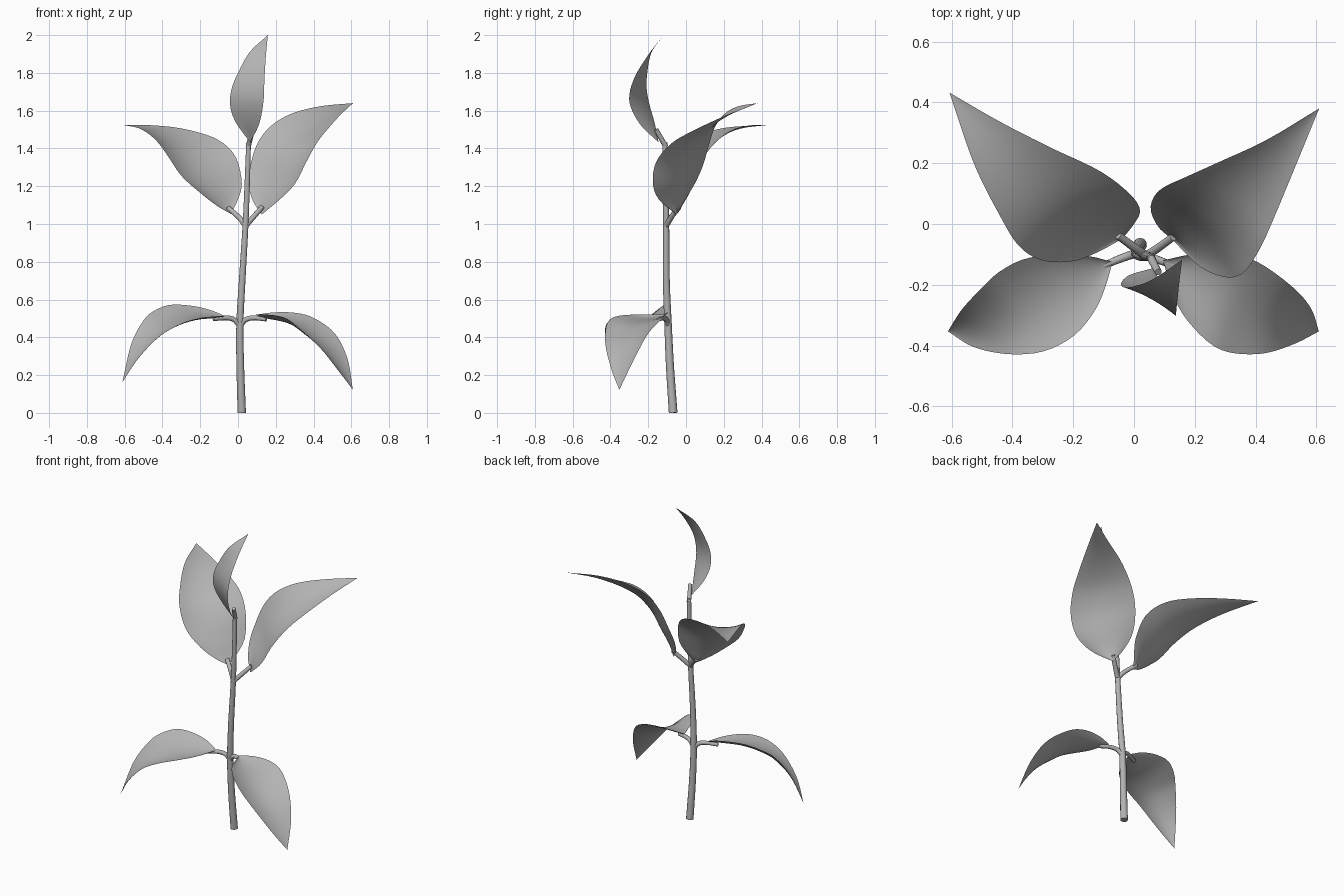
import bpy
import math
from mathutils import Vector

if "Cube" in bpy.data.objects:
    bpy.data.objects.remove(bpy.data.objects["Cube"])

grey = bpy.data.materials.new("plain_grey")
grey.diffuse_color = (0.45, 0.45, 0.45, 1)
grey.use_nodes = True
grey.node_tree.nodes["Principled BSDF"].inputs["Base Color"].default_value = grey.diffuse_color


def smooth_path(points, n):
    """Catmull-Rom path through the points, resampled evenly by length."""
    p = [Vector(q) for q in points]
    p = [2 * p[0] - p[1]] + p + [2 * p[-1] - p[-2]]
    dense = []
    for i in range(1, len(p) - 2):
        a, b, c, d = p[i - 1:i + 3]
        for k in range(12):
            t = k / 12
            dense.append(0.5 * (2 * b + (c - a) * t + (2 * a - 5 * b + 4 * c - d) * t * t
                                + (3 * b - a - 3 * c + d) * t ** 3))
    dense.append(p[-2])
    dist = [0.0]
    for a, b in zip(dense, dense[1:]):
        dist.append(dist[-1] + (b - a).length)
    out, j = [], 0
    for k in range(n + 1):
        s = dist[-1] * k / n
        while j < len(dense) - 2 and dist[j + 1] < s:
            j += 1
        f = (s - dist[j]) / max(dist[j + 1] - dist[j], 1e-9)
        out.append(dense[j].lerp(dense[j + 1], min(f, 1)))
    return out


def add_mesh(name, verts, faces):
    me = bpy.data.meshes.new(name)
    me.from_pydata([tuple(v) for v in verts], [], faces)
    me.materials.append(grey)
    ob = bpy.data.objects.new(name, me)
    bpy.context.collection.objects.link(ob)
    bpy.ops.object.select_all(action='DESELECT')
    ob.select_set(True)
    bpy.context.view_layer.objects.active = ob
    bpy.ops.object.shade_smooth_by_angle(angle=math.radians(50))


def tube(name, points, r0, r1, n=12, sides=10):
    """Tapered round tube with closed ends."""
    path = smooth_path(points, n)
    verts, faces = [], []
    for i, p in enumerate(path):
        t = (path[min(i + 1, n)] - path[max(i - 1, 0)]).normalized()
        u = t.cross(Vector((0.3, 1, 0.1))).normalized()
        w = t.cross(u)
        r = r0 + (r1 - r0) * i / n
        for k in range(sides):
            a = math.tau * k / sides
            verts.append(p + r * (math.cos(a) * u + math.sin(a) * w))
    for i in range(n):
        for k in range(sides):
            k2 = (k + 1) % sides
            faces.append((i * sides + k, i * sides + k2, (i + 1) * sides + k2, (i + 1) * sides + k))
    faces.append(tuple(reversed(range(sides))))
    faces.append(tuple(range(n * sides, (n + 1) * sides)))
    add_mesh(name, verts, faces)


def leaf(name, base, edge_a, edge_b, tip, cup, n=28, m=12):
    """Blade between two edge curves, hollowed along the midrib by the cup vector."""
    ea = smooth_path([base] + edge_a + [tip], n)
    eb = smooth_path([base] + edge_b + [tip], n)
    cup = Vector(cup)
    verts = [ea[0]]
    for i in range(1, n):
        t = i / n
        depth = math.sin(math.pi * t) ** 0.8 * (1.25 - t)
        for k in range(m + 1):
            u = k / m
            verts.append(ea[i].lerp(eb[i], u) + cup * depth * (1 - (2 * u - 1) ** 2))
    verts.append(ea[n])
    w, last = m + 1, len(verts) - 1
    faces = []
    for k in range(m):
        faces.append((0, 1 + k, 2 + k))
        e = 1 + (n - 2) * w + k
        faces.append((e, last, e + 1))
        for i in range(n - 2):
            a = 1 + i * w + k
            faces.append((a, a + w, a + w + 1, a + 1))
    add_mesh(name, verts, faces)


# Main stem
tube("stem", [(.02, -.068, 0), (.012, -.085, .25), (.01, -.095, .47), (.022, -.104, .7),
              (.04, -.105, 1.0), (.05, -.108, 1.25), (.056, -.112, 1.43)], .023, .013, n=30)

# Leaf stalks
tube("upper_right_stalk", [(.04, -.105, .99), (.08, -.078, 1.035), (.128, -.043, 1.09)], .015, .013)
tube("upper_left_stalk", [(.04, -.105, .99), (.005, -.08, 1.035), (-.052, -.038, 1.085)], .015, .013)
tube("lower_right_stalk", [(.01, -.095, .46), (.04, -.105, .493), (.085, -.12, .503), (.15, -.145, .495)], .015, .011)
tube("lower_left_stalk", [(.01, -.095, .46), (-.02, -.105, .493), (-.06, -.12, .503), (-.13, -.15, .497)], .015, .011)
tube("top_stalk", [(.054, -.107, 1.41), (.065, -.13, 1.45), (.08, -.158, 1.5)], .014, .012)

# Upper pair of leaves, arching up and back
leaf("upper_right_leaf", (.125, -.05, 1.05),
     [(.08, -.01, 1.12), (.055, .045, 1.21), (.066, .09, 1.31), (.1, .122, 1.42),
      (.167, .153, 1.513), (.28, .204, 1.583), (.435, .276, 1.623)],
     [(.216, -.14, 1.125), (.30, -.175, 1.21), (.36, -.16, 1.325), (.412, -.085, 1.42),
      (.456, .01, 1.48), (.535, .2, 1.57)],
     (.609, .38, 1.64), (.028, .024, -.041))
leaf("upper_left_leaf", (-.038, -.048, 1.054),
     [(0, 0, 1.13), (.02, .045, 1.22), (-.015, .1, 1.36), (-.114, .175, 1.45),
      (-.28, .254, 1.502), (-.444, .338, 1.522)],
     [(-.114, -.09, 1.098), (-.2, -.122, 1.165), (-.3, -.12, 1.255), (-.378, -.073, 1.37),
      (-.444, .033, 1.453), (-.526, .198, 1.508)],
     (-.607, .432, 1.524), (-.028, .019, -.041))

# Lower pair of leaves, drooping forward
leaf("lower_right_leaf", (.095, -.12, .52),
     [(.19, -.1, .532), (.3, -.097, .53), (.4, -.122, .503), (.513, -.2, .42), (.58, -.274, .285)],
     [(.12, -.2, .522), (.145, -.27, .52), (.19, -.335, .517), (.26, -.4, .498), (.33, -.425, .443),
      (.43, -.425, .35), (.53, -.393, .225)],
     (.608, -.353, .122), (-.032, .014, -.045))
leaf("lower_left_leaf", (-.07, -.125, .513),
     [(-.147, -.106, .545), (-.246, -.1, .567), (-.36, -.115, .572), (-.444, -.158, .54),
      (-.5, -.21, .49), (-.565, -.28, .365)],
     [(-.097, -.215, .513), (-.13, -.287, .51), (-.196, -.366, .503), (-.295, -.418, .475),
      (-.41, -.428, .41), (-.526, -.405, .29)],
     (-.612, -.353, .163), (.03, .014, -.045))

# Upright top leaf
leaf("top_leaf", (.064, -.145, 1.432),
     [(-.013, -.167, 1.54), (-.042, -.193, 1.63), (-.034, -.208, 1.715), (0, -.205, 1.80),
      (.062, -.182, 1.91)],
     [(.112, -.245, 1.53), (.135, -.30, 1.65), (.14, -.275, 1.77), (.148, -.2, 1.895)],
     (.158, -.118, 2.0), (.006, .01, 0))
